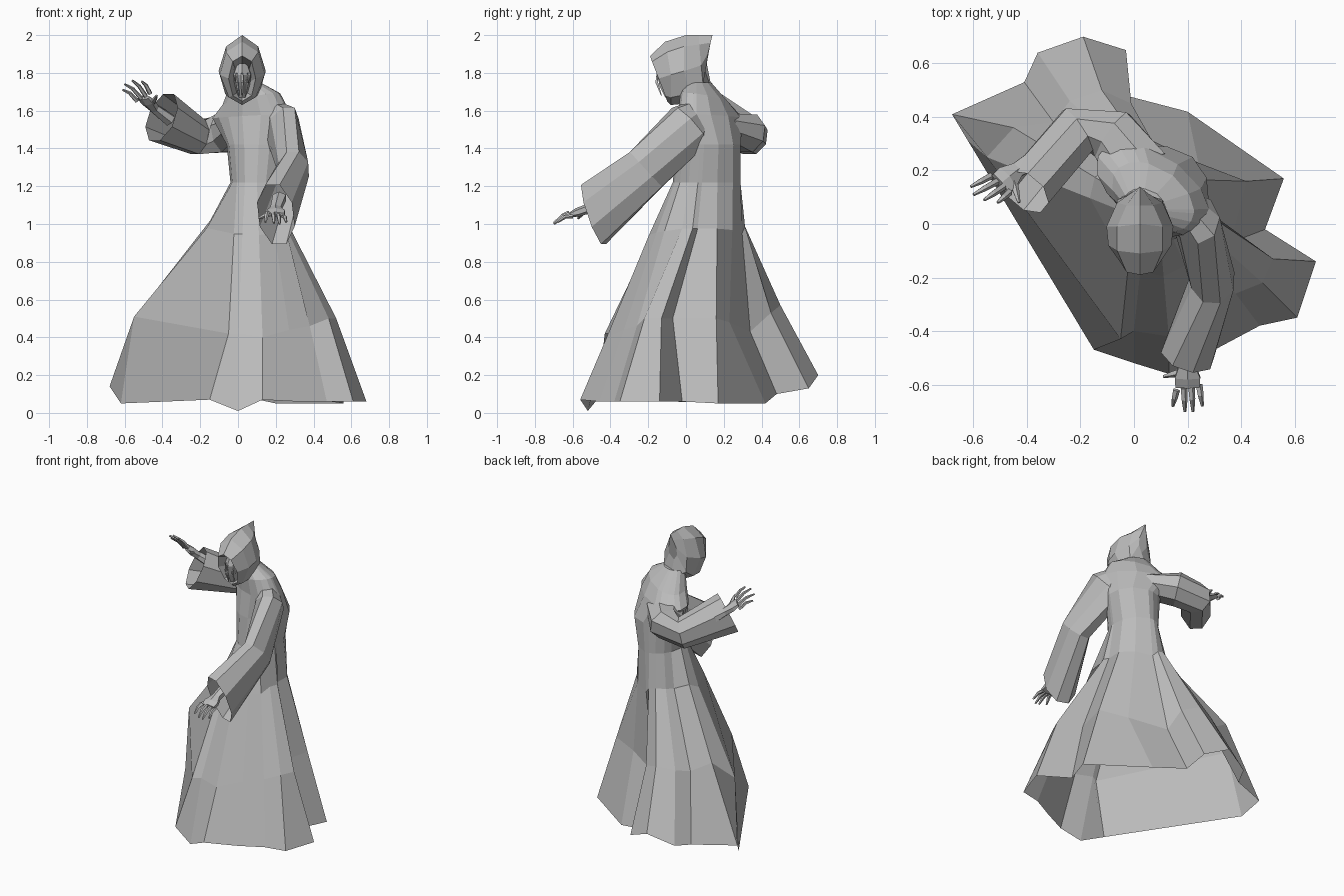
import bpy, bmesh
from math import sin, cos, pi, radians
from mathutils import Vector

cube = bpy.data.objects.get("Cube")
if cube:
    bpy.data.objects.remove(cube)

cloth = bpy.data.materials.new("plain_grey")
cloth.use_nodes = True
grey = (0.5, 0.5, 0.5, 1)
cloth.diffuse_color = grey
cloth.node_tree.nodes["Principled BSDF"].inputs["Base Color"].default_value = grey


def loft(name, rings, cap_start=False, cap_end=False):
    """Skin a series of closed rings with flat quads."""
    bm = bmesh.new()
    rows = [[bm.verts.new(p) for p in ring] for ring in rings]
    n = len(rows[0])
    for low, high in zip(rows, rows[1:]):
        for i in range(n):
            j = (i + 1) % n
            bm.faces.new((low[i], low[j], high[j], high[i]))
    if cap_start:
        bm.faces.new(rows[0][::-1])
    if cap_end:
        bm.faces.new(rows[-1])
    bmesh.ops.recalc_face_normals(bm, faces=bm.faces)
    mesh = bpy.data.meshes.new(name)
    bm.to_mesh(mesh)
    bm.free()
    mesh.materials.append(cloth)
    obj = bpy.data.objects.new(name, mesh)
    bpy.context.collection.objects.link(obj)
    return obj


def tube(name, stations, sides, slant=0.0, cap_end=True):
    """Tube along (centre, half width, half height) stations; slant tilts the far end."""
    centres = [Vector(s[0]) for s in stations]
    last = len(centres) - 1
    rings = []
    for k, (c, (_, wide, tall)) in enumerate(zip(centres, stations)):
        along = (centres[min(k + 1, last)] - centres[max(k - 1, 0)]).normalized()
        side = along.cross(Vector((0, 0, 1))).normalized()
        rise = side.cross(along) * tall
        if k == last:
            rise += along * slant
        angles = [2 * pi * (i + 0.5) / sides for i in range(sides)]
        rings.append([c + side * wide * cos(a) + rise * sin(a) for a in angles])
    return loft(name, rings, True, cap_end)


# Robe: each fold has a hem point, a knee point and a bearing at the waist
folds = [
    ((0, -.52, .01), (0, -.4, .42), 243),
    ((.13, -.56, .07), (.13, -.42, .4), 270),
    ((.32, -.46, .06), (.27, -.33, .44), 290),
    ((.47, -.38, .06), (.38, -.26, .46), 308),
    ((.61, -.35, .06), (.48, -.22, .5), 328),
    ((.68, -.14, .06), (.52, -.13, .5), 345),
    ((.49, -.02, .06), (.36, -.07, .5), 352),
    ((.56, .17, .05), (.42, .16, .5), 18),
    ((.2, .42, .05), (.24, .23, .48), 50),
    ((-.03, .48, .1), (.01, .34, .43), 85),
    ((-.03, .65, .13), (-.01, .45, .53), 98),
    ((-.19, .7, .2), (-.12, .5, .57), 115),
    ((-.36, .64, .14), (-.24, .46, .56), 135),
    ((-.41, .53, .12), (-.3, .38, .54), 152),
    ((-.68, .41, .14), (-.45, .36, .63), 180),
    ((-.62, .31, .05), (-.55, .25, .51), 202),
    ((-.15, -.47, .07), (-.05, -.43, .42), 221),
]
hem = [Vector(f[0]) for f in folds]
knee = [Vector(f[1]) for f in folds]


def body_ring(x, y, z, wide, deep, turn, tilt=0.0):
    t = radians(turn)
    ring = []
    for fold in folds:
        a = radians(fold[2]) - t
        u, v = wide * cos(a), deep * sin(a)
        ring.append(Vector((x + u * cos(t) - v * sin(t),
                            y + u * sin(t) + v * cos(t), z + u * tilt)))
    return ring


waist = body_ring(.1, .11, 1.22, .14, .18, 0)
hip = []
for k, w in zip(knee, waist):
    p = k.lerp(w, .64 if k.y < -.25 else .74 if k.x < -.4 else .85)
    p.z = k.z + (w.z - k.z) * .66
    hip.append(p)
loft("robe", [
    hem, knee, hip, waist,
    body_ring(.11, .12, 1.42, .17, .17, -30),
    body_ring(.07, .13, 1.57, .24, .13, -34, .05),
    body_ring(.07, .1, 1.66, .17, .11, -34, .2),
    body_ring(.04, .07, 1.75, .08, .06, -20),
], cap_end=True)

# Sleeves, open at the cuffs
tube("left_sleeve", [
    ((.14, .1, 1.61), .06, .07),
    ((.23, .02, 1.52), .09, .14),
    ((.295, -.21, 1.29), .085, .135),
    ((.2, -.49, 1.05), .105, .17),
], 8, -.06, cap_end=False)
tube("right_sleeve", [
    ((.02, .19, 1.52), .13, .07),
    ((-.08, .33, 1.48), .11, .11),
    ((-.21, .35, 1.46), .1, .1),
    ((-.405, .12, 1.565), .1, .145),
], 8, -.015, cap_end=False)


# Hands: forearm and palm, then fingers spread across the knuckles
def hand(name, forearm, wrist, knuckles, across, tips, thumb):
    wrist, knuckles, across = Vector(wrist), Vector(knuckles), Vector(across)
    tube(name + "_palm", [
        (forearm, .04, .035), (wrist, .032, .026),
        (wrist.lerp(knuckles, .6), .055, .024), (knuckles, .052, .014)], 6)
    for i, tip in enumerate(tips):
        base = knuckles + across * (i / 1.5 - 1)
        middle = base.lerp(Vector(tip), .5) + Vector((0, 0, .012))
        tube(f"{name}_finger_{i + 1}", [
            (base, .014, .012), (middle, .012, .01), (tip, .006, .006)], 5)
    root = wrist.lerp(knuckles, .3)
    tube(name + "_thumb", [
        (root, .018, .018), (root.lerp(Vector(thumb), .6), .013, .013),
        (thumb, .006, .006)], 5)


hand("left_hand", (.22, -.4, 1.14), (.2, -.52, 1.08), (.2, -.61, 1.05), (.042, .01, -.01),
     [(.145, -.68, 1.01), (.19, -.7, 1.005), (.22, -.7, 1.0), (.255, -.68, 1.01)],
     (.11, -.57, 1.03))
hand("right_hand", (-.36, .25, 1.55), (-.44, .2, 1.61), (-.5, .15, 1.67), (.035, -.03, .02),
     [(-.61, .14, 1.71), (-.6, .11, 1.74), (-.56, .09, 1.76), (-.51, .08, 1.755)],
     (-.43, .08, 1.68))


# Hood: symmetric hoops from the brim back to the peak
def hoop(half, middle=.022):
    mirrored = [(-x, y, z) for x, y, z in half[1:-1]][::-1]
    return [(middle + x, y, z) for x, y, z in half + mirrored]


loft("hood", [
    hoop([(0, -.02, 1.82), (.03, -.02, 1.8), (.035, -.02, 1.75), (.02, -.02, 1.7), (0, -.02, 1.68)]),
    hoop([(0, -.19, 1.89), (.05, -.18, 1.86), (.072, -.145, 1.77), (.05, -.11, 1.68), (0, -.1, 1.65)]),
    hoop([(0, -.11, 1.965), (.085, -.1, 1.91), (.118, -.08, 1.79), (.07, -.08, 1.67), (0, -.08, 1.63)]),
    hoop([(0, 0, 2), (.085, -.01, 1.94), (.125, -.01, 1.81), (.09, .02, 1.69), (0, .02, 1.64)]),
    hoop([(0, .07, 2), (.05, .07, 1.95), (.085, .08, 1.84), (.085, .09, 1.74), (0, .14, 1.7)]),
    hoop([(0, .14, 2), (.012, .13, 1.96), (.03, .115, 1.9), (.03, .11, 1.85), (0, .1, 1.81)]),
], cap_start=True, cap_end=True)

# Face: narrow mask with a ridged brow and hanging strips
loft("face", [
    hoop([(0, -.12, 1.85), (.025, -.1, 1.85), (.03, -.04, 1.85), (0, -.03, 1.85)]),
    hoop([(0, -.15, 1.79), (.045, -.11, 1.79), (.05, -.04, 1.79), (0, -.03, 1.79)]),
    hoop([(0, -.14, 1.73), (.03, -.1, 1.73), (.04, -.04, 1.73), (0, -.03, 1.73)]),
    hoop([(0, -.11, 1.67), (.015, -.09, 1.67), (.02, -.05, 1.67), (0, -.04, 1.67)]),
], True, True)
for side in (-1, 0, 1):
    x = .022 + side * .028
    y = -.15 + abs(side) * .03
    tube(f"face_strip_{side + 2}", [
        ((x, y, 1.8), .008, .008), ((x * .9 + .002, y - .005, 1.75), .01, .01),
        ((x * .6 + .009, y + .02, 1.68), .003, .003)], 4)
